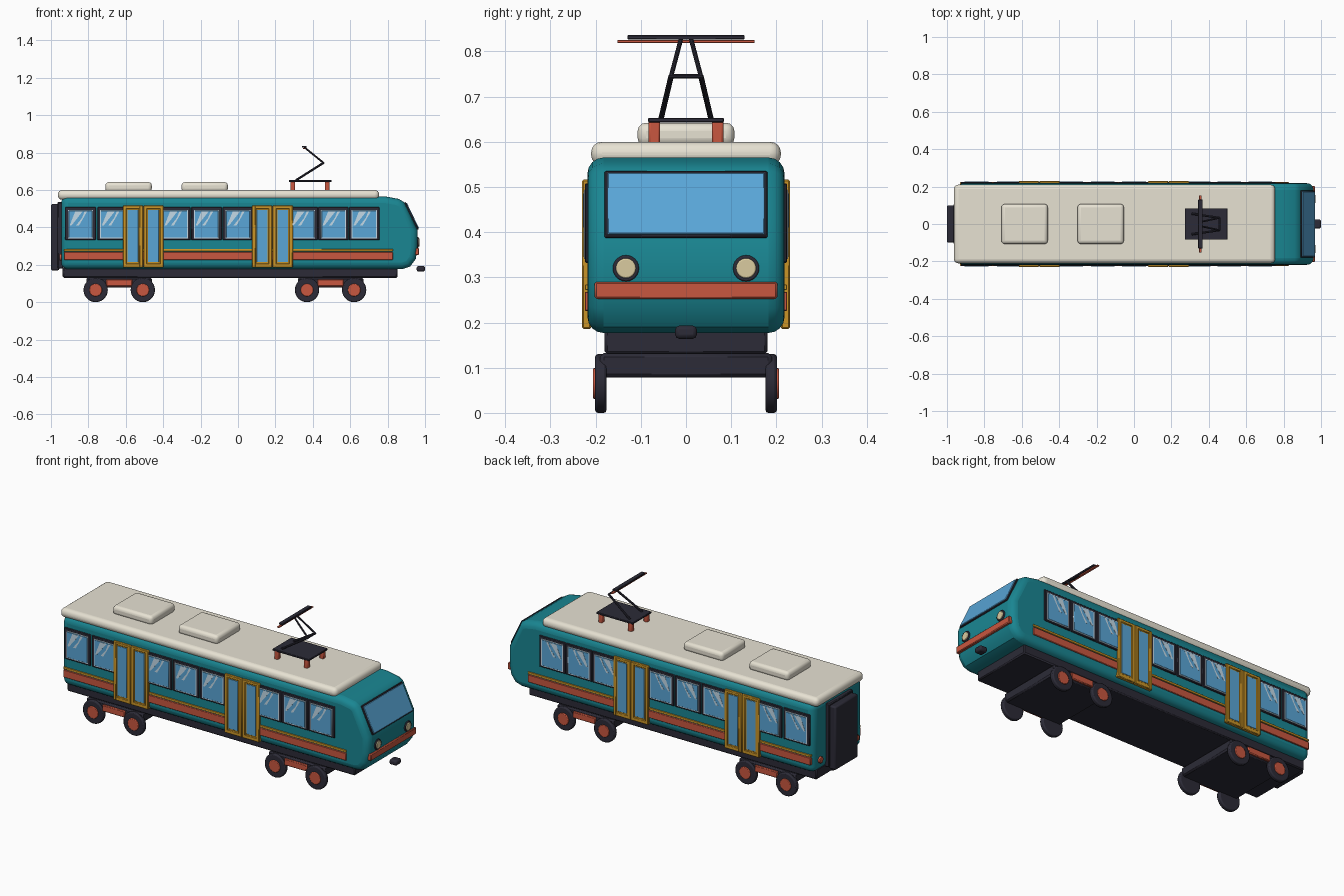
import bpy, bmesh, math
from mathutils import Vector, Matrix

if "Cube" in bpy.data.objects:
    bpy.data.objects.remove(bpy.data.objects["Cube"])

def mat(name, *rgb):
    m = bpy.data.materials.new(name)
    m.diffuse_color = (*rgb, 1)
    m.use_nodes = True
    m.node_tree.nodes["Principled BSDF"].inputs["Base Color"].default_value = m.diffuse_color
    return m

TEAL = mat("teal", 0.01, 0.24, 0.29)
CREAM = mat("cream", 0.80, 0.76, 0.65)
DARK = mat("dark", 0.025, 0.024, 0.038)
CORAL = mat("coral", 0.58, 0.095, 0.05)
OCHRE = mat("ochre", 0.60, 0.30, 0.02)
GLASS = mat("glass", 0.10, 0.38, 0.68)
PALE = mat("pale", 0.55, 0.70, 0.80)
LAMP = mat("lamp", 0.70, 0.60, 0.35)

def finish(name, bm, m, bevel=0, segs=2, mirror=False):
    bmesh.ops.recalc_face_normals(bm, faces=bm.faces)
    me = bpy.data.meshes.new(name)
    bm.to_mesh(me)
    bm.free()
    me.materials.append(m)
    o = bpy.data.objects.new(name, me)
    bpy.context.collection.objects.link(o)
    if bevel:
        b = o.modifiers.new("Bevel", "BEVEL")
        b.width, b.segments = bevel, segs
        b.limit_method, b.angle_limit = "ANGLE", math.radians(45)
    if mirror:
        o.modifiers.new("Mirror", "MIRROR").use_axis = (False, True, False)
    bpy.ops.object.select_all(action="DESELECT")
    o.select_set(True)
    bpy.context.view_layer.objects.active = o
    bpy.ops.object.shade_smooth_by_angle(angle=math.radians(35))
    return o

def box(name, m, x, y, z, bevel=0.003, segs=1, mirror=False, tilt=0):
    """Box from (min, max) ranges, optionally tilted about its own y axis."""
    bm = bmesh.new()
    c = Vector([(r[0] + r[1]) / 2 for r in (x, y, z)])
    size = [r[1] - r[0] for r in (x, y, z)]
    M = Matrix.Translation(c) @ Matrix.Rotation(tilt, 4, "Y") @ Matrix.Diagonal((*size, 1))
    bmesh.ops.create_cube(bm, size=1, matrix=M)
    return finish(name, bm, m, bevel, segs, mirror)

def rod(name, m, a, b, r, sides=24, bevel=0, mirror=False):
    """Cylinder between two points."""
    a, b = Vector(a), Vector(b)
    bm = bmesh.new()
    M = Matrix.Translation((a + b) / 2) @ (b - a).to_track_quat("Z", "Y").to_matrix().to_4x4()
    bmesh.ops.create_cone(bm, cap_ends=True, segments=sides, radius1=r, radius2=r,
                          depth=(b - a).length, matrix=M)
    return finish(name, bm, m, bevel, 2, mirror)

def slab(name, m, pts, y0, y1, bevel=0, segs=4, mirror=False):
    """Side profile (x, z) extruded along y."""
    bm = bmesh.new()
    f = bm.faces.new([bm.verts.new((x, y0, z)) for x, z in pts])
    new = bmesh.ops.extrude_face_region(bm, geom=[f])["geom"]
    bmesh.ops.translate(bm, vec=(0, y1 - y0, 0),
                        verts=[v for v in new if isinstance(v, bmesh.types.BMVert)])
    return finish(name, bm, m, bevel, segs, mirror)

# Body shell with raked nose
slab("body", TEAL, [(-0.945, 0.177), (0.88, 0.177), (0.92, 0.19), (0.95, 0.23), (0.96, 0.29),
                    (0.96, 0.385), (0.888, 0.535), (0.86, 0.552), (0.79, 0.565), (-0.945, 0.565)],
     -0.218, 0.218, 0.035)
box("roof", CREAM, (-0.963, 0.755), (-0.21, 0.21), (0.547, 0.6), 0.024, 4)
for x in (-0.585, -0.178):
    box("roof_unit", CREAM, (x - 0.124, x + 0.124), (-0.107, 0.107), (0.59, 0.642), 0.018, 3)

# Underframe and bogies
box("chassis", DARK, (-0.937, 0.852), (-0.18, 0.18), (0.13, 0.19), 0.006)
for x in (-0.635, 0.495):
    box("bogie_frame", DARK, (x - 0.175, x + 0.175), (-0.19, 0.19), (0.078, 0.132), 0.008)
    box("bogie_side_bar", CORAL, (x - 0.07, x + 0.07), (0.185, 0.2), (0.085, 0.122), 0.004, 1, True)
    for dx in (-0.126, 0.126):
        rod("wheel", DARK, (x + dx, 0.176, 0.065), (x + dx, 0.201, 0.065), 0.065, 28, 0.006, True)
        rod("wheel_hub", CORAL, (x + dx, 0.195, 0.065), (x + dx, 0.206, 0.065), 0.034, 24, 0.003, True)

# Side stripes
box("coral_stripe", CORAL, (-0.93, 0.828), (0.21, 0.224), (0.226, 0.268), 0.002, 1, True)
box("ochre_stripe", OCHRE, (-0.93, 0.828), (0.21, 0.223), (0.272, 0.284), 0.001, 1, True)

# Side windows: dark surround, pale rim, glass, two glints
for cx in (-0.842, -0.67, -0.335, -0.168, 0, 0.345, 0.51, 0.675):
    box("window_frame", DARK, (cx - 0.082, cx + 0.082), (0.21, 0.224), (0.332, 0.508), 0.003, 1, True)
    box("window_rim", PALE, (cx - 0.068, cx + 0.068), (0.21, 0.2255), (0.34, 0.494), 0.001, 1, True)
    box("window_glass", GLASS, (cx - 0.063, cx + 0.063), (0.21, 0.227), (0.345, 0.489), 0.001, 1, True)
    for x0, x1 in ((-0.028, 0.012), (0.022, 0.036)):
        slab("window_glint", PALE, [(cx + x0, 0.486), (cx + x1, 0.486), (cx + x1 - 0.06, 0.41),
                                    (cx + x0 - 0.03, 0.41)], 0.22, 0.2278, mirror=True)

# Double doors
for cx in (-0.507, 0.184):
    box("door_gap", DARK, (cx - 0.1, cx + 0.1), (0.21, 0.222), (0.19, 0.515), 0.001, 1, True)
    for dx in (-0.055, 0.055):
        x = cx + dx
        for e in (-0.044, 0.044):
            box("door_stile", OCHRE, (x + e - 0.01, x + e + 0.01), (0.21, 0.23), (0.186, 0.516), 0.003, 1, True)
        for z0, z1 in ((0.186, 0.208), (0.499, 0.516)):
            box("door_rail", OCHRE, (x - 0.04, x + 0.04), (0.21, 0.2295), (z0, z1), 0.003, 1, True)
        box("door_panel", OCHRE, (x - 0.04, x + 0.04), (0.21, 0.225), (0.2, 0.505), 0.001, 1, True)
        box("door_glass", GLASS, (x - 0.029, x + 0.029), (0.21, 0.227), (0.214, 0.494), 0.001, 1, True)

# Nose: windscreen, headlights, bumper, coupler
rake = -math.atan2(0.072, 0.15)
box("windscreen_frame", DARK, (0.916, 0.932), (-0.18, 0.18), (0.379, 0.541), 0.003, 1, False, rake)
box("windscreen", GLASS, (0.918, 0.936), (-0.174, 0.174), (0.385, 0.535), 0.002, 1, False, rake)
rod("headlight_ring", DARK, (0.945, 0.133, 0.32), (0.966, 0.133, 0.32), 0.029, 24, 0.003, True)
rod("headlight", LAMP, (0.95, 0.133, 0.32), (0.97, 0.133, 0.32), 0.022, 24, 0.003, True)
box("bumper", CORAL, (0.935, 0.968), (-0.202, 0.202), (0.252, 0.29), 0.004)
box("coupler", DARK, (0.955, 1.0), (-0.024, 0.024), (0.164, 0.193), 0.009, 2)

# Rear: gangway with door recess and tail lights
box("gangway", DARK, (-1.0, -0.955), (-0.1, 0.1), (0.17, 0.525), 0.008, 2)
box("gangway_base", DARK, (-0.965, -0.935), (-0.108, 0.108), (0.18, 0.535), 0.004)
rod("tail_light", CORAL, (-0.94, 0.16, 0.24), (-0.955, 0.16, 0.24), 0.018, 20, 0.003, True)

# Pantograph
for x in (0.293, 0.477):
    box("insulator", CORAL, (x - 0.012, x + 0.012), (0.057, 0.083), (0.595, 0.647), 0.005, 2, True)
box("pantograph_base", DARK, (0.272, 0.5), (-0.084, 0.084), (0.643, 0.653), 0.002)
elbow = (0.457, 0.033, 0.745)
rod("lower_arm", DARK, (0.31, 0.055, 0.652), elbow, 0.006, 10, 0, True)
rod("upper_arm", DARK, elbow, (0.355, 0.011, 0.828), 0.005, 10, 0, True)
rod("elbow_bar", DARK, (0.457, -0.036, 0.745), (0.457, 0.036, 0.745), 0.005, 10)
box("contact_strip", DARK, (0.343, 0.367), (-0.13, 0.13), (0.826, 0.836), 0.002)
box("contact_carrier", CORAL, (0.348, 0.362), (-0.152, 0.152), (0.819, 0.825), 0.001)
